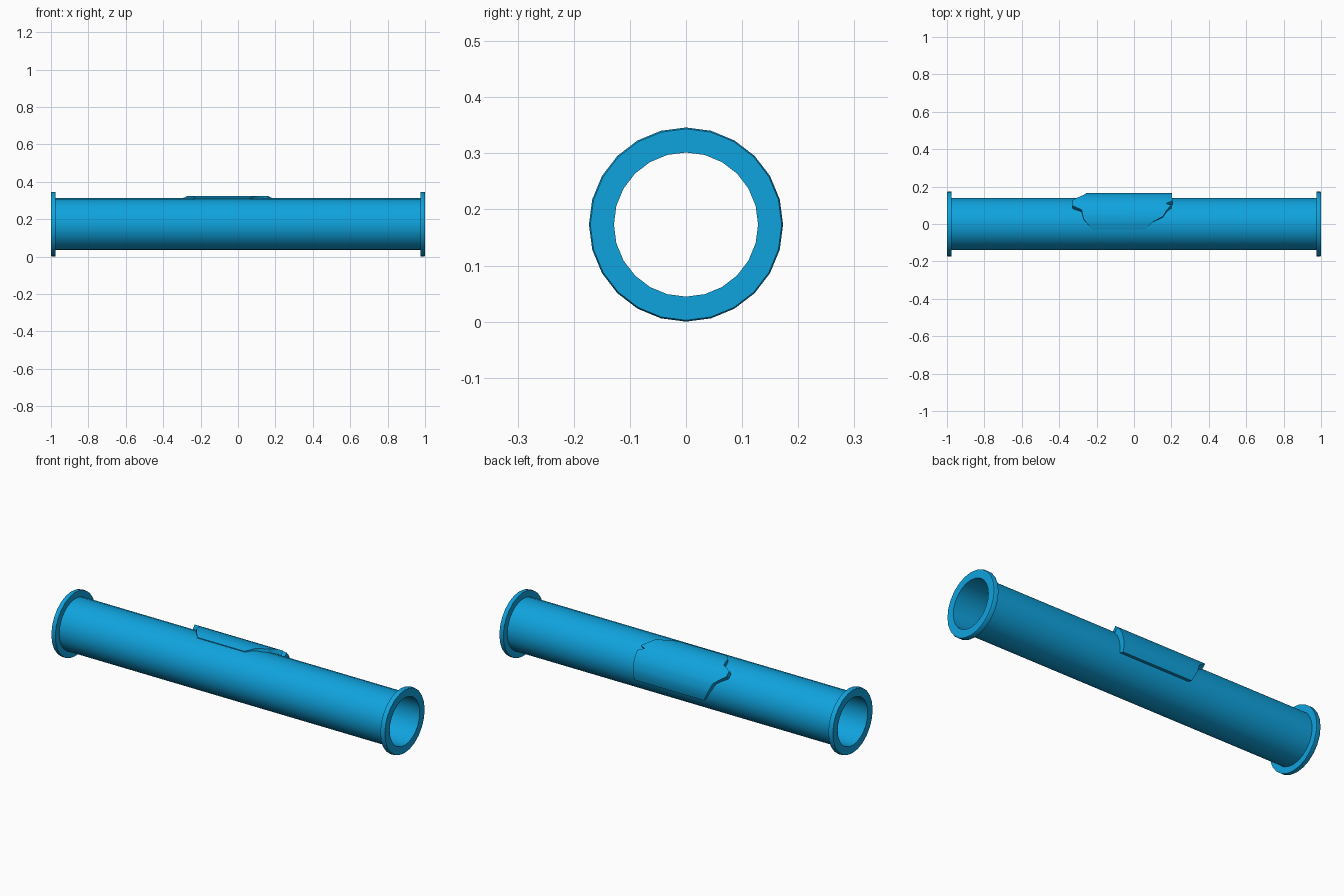
import bpy, bmesh, math

cube = bpy.data.objects.get("Cube")
if cube:
    bpy.data.objects.remove(cube, do_unlink=True)

AXIS_Z = 0.173
SIDES = 24
TUBE_R = 0.139
BORE_R = 0.1285
FLANGE_R = 0.173

blue = bpy.data.materials.new("bright blue")
blue.use_nodes = True
blue.diffuse_color = (0.005, 0.366, 0.73, 1)
blue.node_tree.nodes["Principled BSDF"].inputs["Base Color"].default_value = blue.diffuse_color


def finish(name, bm):
    """Turn a bmesh into a smooth-shaded object on the pipe axis."""
    bmesh.ops.recalc_face_normals(bm, faces=bm.faces)
    mesh = bpy.data.meshes.new(name)
    bm.to_mesh(mesh)
    bm.free()
    mesh.materials.append(blue)
    ob = bpy.data.objects.new(name, mesh)
    ob.location.z = AXIS_Z
    bpy.context.collection.objects.link(ob)
    bpy.ops.object.select_all(action='DESELECT')
    ob.select_set(True)
    bpy.context.view_layer.objects.active = ob
    bpy.ops.object.shade_smooth_by_angle(angle=math.radians(30))
    return ob


def lathe(name, profile):
    """Spin a closed (x, radius) profile round the x axis."""
    bm = bmesh.new()
    rings = []
    for i in range(SIDES):
        a = math.tau * i / SIDES
        rings.append([bm.verts.new((x, r * math.sin(a), r * math.cos(a))) for x, r in profile])
    n = len(profile)
    for i in range(SIDES):
        a, b = rings[i], rings[(i + 1) % SIDES]
        for j in range(n):
            k = (j + 1) % n
            bm.faces.new((a[j], a[k], b[k], b[j]))
    return finish(name, bm)


# Hollow pipe with a thin collar at each end
half = [(0.975, TUBE_R), (0.975, FLANGE_R), (0.995, FLANGE_R), (1.0, 0.1705), (1.0, BORE_R)]
mirrored = [(-x, r) for x, r in reversed(half)]
lathe("flanged_pipe", half + mirrored)

# Torn patch lifted off the back of the pipe: (angle from +y, x) along each ragged edge
SHIFT_Y, SHIFT_Z = 0.028, 0.013
right_edge = [(-20, -0.22), (5, -0.25), (24, -0.27), (45, -0.33), (59, -0.33),
              (70, -0.28), (90, -0.27), (114, -0.225)]
left_edge = [(-20, 0.2), (46, 0.205), (54, 0.17), (58, 0.2), (70, 0.175),
             (85, 0.155), (97, 0.1), (114, 0.06)]


def edge_x(edge, angle):
    for (a0, x0), (a1, x1) in zip(edge, edge[1:]):
        if angle <= a1:
            return x0 + (x1 - x0) * (angle - a0) / (a1 - a0)
    return edge[-1][1]


angles = sorted({a for a, _ in right_edge + left_edge} | set(range(-20, 114, 10)))
bm = bmesh.new()
rows = []
for angle in angles:
    a = math.radians(angle)
    y = SHIFT_Y + TUBE_R * math.cos(a)
    z = SHIFT_Z + TUBE_R * math.sin(a)
    sink = 0.134 / math.hypot(y, z)      # the underside is buried in the pipe wall
    x0, x1 = edge_x(right_edge, angle), edge_x(left_edge, angle)
    rows.append([bm.verts.new(p) for p in
                 ((x0, y, z), (x1, y, z), (x1, y * sink, z * sink), (x0, y * sink, z * sink))])
for a, b in zip(rows, rows[1:]):
    for j in range(4):
        k = (j + 1) % 4
        bm.faces.new((a[j], a[k], b[k], b[j]))
bm.faces.new(rows[0])
bm.faces.new(rows[-1])
finish("torn_patch", bm)
